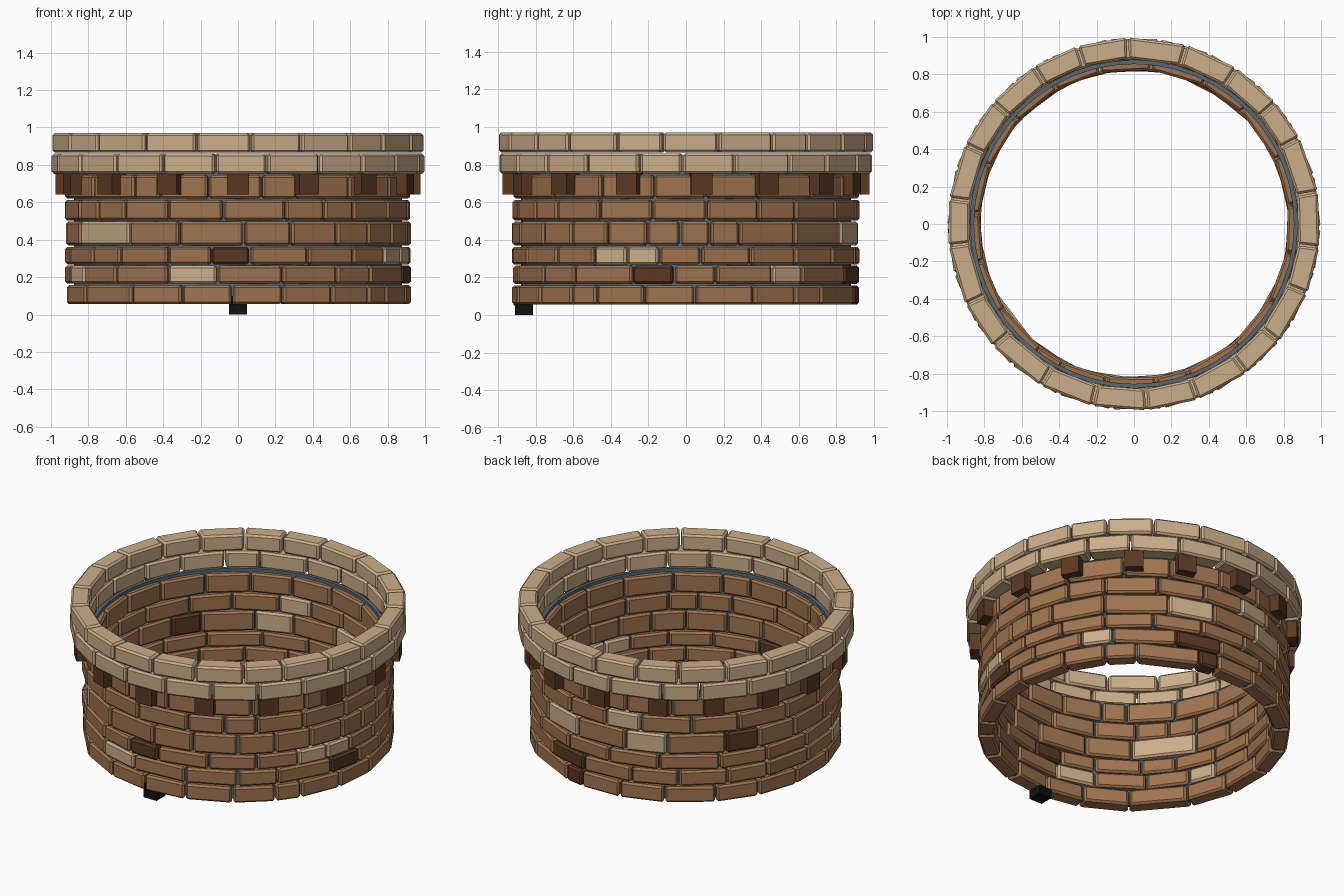
import bpy
import bmesh
import random
from math import sin, cos, radians
from mathutils import Matrix

random.seed(4)
if "Cube" in bpy.data.objects:
    bpy.data.objects.remove(bpy.data.objects["Cube"], do_unlink=True)


def make_material(name, colour):
    mat = bpy.data.materials.new(name)
    mat.use_nodes = True
    rgba = (*colour, 1)
    mat.diffuse_color = rgba
    mat.node_tree.nodes["Principled BSDF"].inputs["Base Color"].default_value = rgba
    return mat


brown = make_material("brown brick", (0.35, 0.175, 0.08))
tan = make_material("tan stone", (0.6, 0.42, 0.25))
dark = make_material("dark brown brick", (0.105, 0.04, 0.016))
grey = make_material("grey mortar", (0.1, 0.14, 0.17))
black = make_material("black", (0.005, 0.005, 0.005))
BROWN, TAN, DARK = 0, 1, 2


def add_object(name, bm, materials):
    bmesh.ops.recalc_face_normals(bm, faces=bm.faces)
    mesh = bpy.data.meshes.new(name)
    bm.to_mesh(mesh)
    bm.free()
    for mat in materials:
        mesh.materials.append(mat)
    obj = bpy.data.objects.new(name, mesh)
    bpy.context.scene.collection.objects.link(obj)
    return obj


def polar(radius, degrees, z):
    # Zero degrees is the front, growing towards +x
    a = radians(degrees)
    return (radius * sin(a), -radius * cos(a), z)


def add_brick(bm, start, end, inner, outer, bottom, top, slot, chamfer=0.012):
    """A chamfered wedge spanning two angles."""
    part = bmesh.new()
    loops = []
    for z in (bottom, top):
        loops.append([part.verts.new(polar(r, a, z)) for r, a in
                      ((inner, start), (outer, start), (outer, end), (inner, end))])
    low, high = loops
    part.faces.new(low[::-1])
    part.faces.new(high)
    for i in range(4):
        j = (i + 1) % 4
        part.faces.new((low[i], low[j], high[j], high[i]))
    bmesh.ops.recalc_face_normals(part, faces=part.faces)
    bmesh.ops.bevel(part, geom=part.edges[:], offset=chamfer, segments=1, affect='EDGES')
    for face in part.faces:
        face.material_index = slot
    temp = bpy.data.meshes.new("temporary")
    part.to_mesh(temp)
    part.free()
    bm.from_mesh(temp)
    bpy.data.meshes.remove(temp)


def fill_joints(fixed, step):
    """Split the long arcs between known joints into uneven bricks."""
    known = sorted(a % 360 for a in fixed)
    joints = []
    for a, b in zip(known, known[1:] + [known[0] + 360]):
        count = max(1, round((b - a) / step))
        width = (b - a) / count
        joints.append(a)
        for i in range(1, count):
            joints.append(a + width * (i + random.uniform(-0.12, 0.12)))
    return joints + [joints[0] + 360]


def add_course(name, bottom, top, inner, outer, fixed, step, base, accents):
    """One ring of bricks; accents maps an angle to a colour slot."""
    bm = bmesh.new()
    joints = fill_joints(fixed, step)
    gap = 0.3
    for a, b in zip(joints, joints[1:]):
        slot = base
        for angle, colour in accents.items():
            if a < angle < b:
                slot = colour
        add_brick(bm, a + gap, b - gap, inner, outer, bottom, top, slot)
    add_object(name, bm, (brown, tan, dark))


# Brick courses of the wall: bottom, top, known joints, odd coloured bricks
wall = (
    (0.055, 0.157, (-62, -38, -19, -2, 15, 33, 49, 59, 76, 93, 113, 129, 141, 165, 173),
     {169: DARK}),
    (0.165, 0.262, (-75, -63, -45, -24, -7, 15, 35, 50, 72, 86, 100, 120, 132, 156, 174),
     {291: TAN, 345: TAN, 79: DARK, 126: TAN, 165: DARK}),
    (0.268, 0.362, (-57, -43, -24, -9, 4, 24, 42, 58, 70, 81, 95, 112, 129),
     {357.5: DARK, 362: DARK, 2: DARK, 64: TAN, 75: TAN}),
    (0.37, 0.497, (-66, -39, -20, 2, 18, 35, 49, 63, 77, 88, 98, 108, 153, 171,
                   192, 208, 230, 243),
     {308: TAN, 162: TAN, 200: TAN, 236: DARK}),
    (0.503, 0.612, (-66, -54, -41, -24, -5, 16, 30, 42, 60, 184, 198),
     {191: TAN}),
    (0.62, 0.745, (-37, -27, -10, 8, 20, 40), {}),
)
for i, (bottom, top, fixed, accents) in enumerate(wall):
    add_course(f"wall_course_{i + 1}", bottom, top, 0.828, 0.927, fixed, 18.5, BROWN, accents)

# Overhanging stone rim
add_course("rim_lower_course", 0.752, 0.86, 0.885, 0.998,
           (-41, -24, -7, 9, 26, 42, 58), 16.5, TAN, {})
add_course("rim_upper_course", 0.865, 0.97, 0.885, 0.998,
           (-49, -30, -13, 4, 20, 37, 51), 16.5, TAN, {})

# Mortar tube behind the joints
bm = bmesh.new()
SIDES = 48
rings = [[bm.verts.new(polar(r, 360 * i / SIDES, z)) for i in range(SIDES)]
         for r, z in ((0.855, 0.065), (0.877, 0.065), (0.877, 0.765), (0.855, 0.765))]
for k in range(4):
    for i in range(SIDES):
        j = (i + 1) % SIDES
        n = (k + 1) % 4
        bm.faces.new((rings[k][i], rings[k][j], rings[n][j], rings[n][i]))
add_object("mortar_tube", bm, (grey,))


def add_box(name, size, matrix, mat):
    bm = bmesh.new()
    bmesh.ops.create_cube(bm, size=1, matrix=matrix @ Matrix.Diagonal((*size, 1)))
    return add_object(name, bm, (mat,))


# Brackets under the rim
angles = (0, 23, 46, 71, 95, 117, 140, 159, 182, 205, 225, 246, 266, 290, 313, 337)
for i, angle in enumerate(angles):
    turn = Matrix.Rotation(radians(angle), 4, 'Z')
    place = turn @ Matrix.Translation((0, -0.925, 0.698))
    add_box(f"bracket_{i + 1}", (0.115, 0.1, 0.112), place, dark)

# Small black block under the front, with a thin pin in the joint above
add_box("front_block", (0.094, 0.094, 0.055), Matrix.Translation((0, -0.862, 0.0275)), black)
add_box("front_pin", (0.01, 0.05, 0.05), Matrix.Translation((-0.032, -0.893, 0.075)), black)
